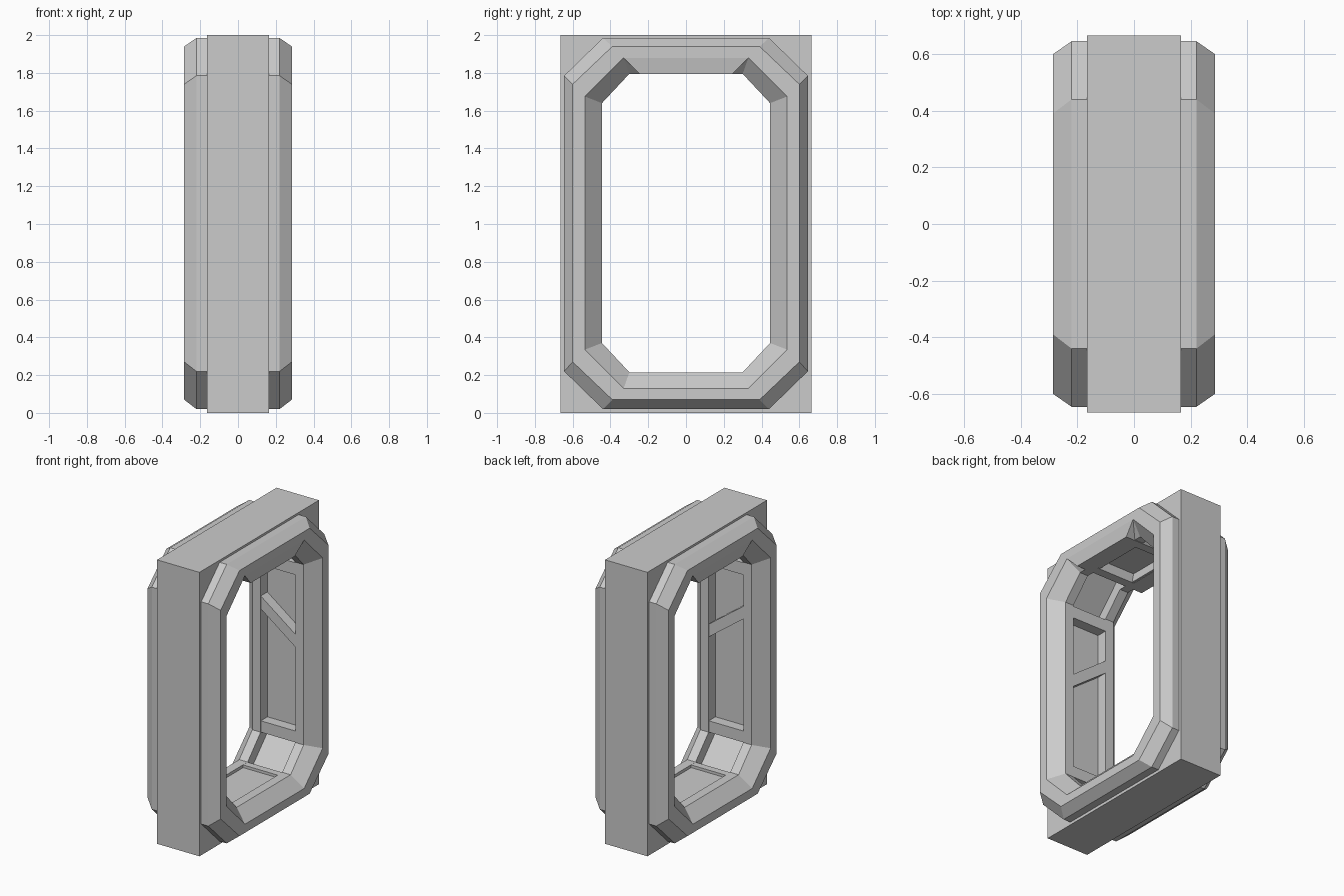
import bpy, bmesh

cube = bpy.data.objects.get("Cube")
if cube:
    bpy.data.objects.remove(cube, do_unlink=True)

grey = bpy.data.materials.new("light_grey")
grey.use_nodes = True
colour = (0.6, 0.6, 0.6, 1)
grey.diffuse_color = colour
grey.node_tree.nodes["Principled BSDF"].inputs["Base Color"].default_value = colour


def finish(name, bm):
    bmesh.ops.remove_doubles(bm, verts=bm.verts, dist=0.0001)
    bmesh.ops.recalc_face_normals(bm, faces=bm.faces)
    mesh = bpy.data.meshes.new(name)
    bm.to_mesh(mesh)
    bm.free()
    mesh.materials.append(grey)
    ob = bpy.data.objects.new(name, mesh)
    bpy.context.collection.objects.link(ob)
    return ob


def octagon(half, low, high, cut_y, cut_z):
    """Rectangle in the YZ plane with cut corners."""
    y = half - cut_y
    right = [(y, low), (half, low + cut_z), (half, high - cut_z), (y, high)]
    return right + [(-a, b) for a, b in reversed(right)]


def ring(name, stations):
    """Closed loft through loops on the +x side, mirrored to -x."""
    stations = stations + [(-x, loop) for x, loop in reversed(stations)]
    bm = bmesh.new()
    loops = [[bm.verts.new((x, y, z)) for y, z in loop] for x, loop in stations]
    for i, a in enumerate(loops):
        b = loops[(i + 1) % len(loops)]
        for k in range(8):
            n = (k + 1) % 8
            bm.faces.new((a[k], a[n], b[n], b[k]))
    bmesh.ops.dissolve_degenerate(bm, dist=0.0001, edges=bm.edges)
    return finish(name, bm)


def prism(name, profile, offset):
    """Extrude a polygon by an offset vector."""
    bm = bmesh.new()
    face = bm.faces.new([bm.verts.new(p) for p in profile])
    out = bmesh.ops.extrude_face_region(bm, geom=[face], use_keep_orig=True)
    verts = [g for g in out["geom"] if isinstance(g, bmesh.types.BMVert)]
    bmesh.ops.translate(bm, vec=offset, verts=verts)
    return finish(name, bm)


# Rectangular body with an opening
body_outer = octagon(0.665, 0, 2, 0, 0)
body_hole = octagon(0.56, 0.1, 1.91, 0.2, 0.2)
ring("frame_body", [(0.165, body_hole), (0.165, body_outer)])

# Bevelled eight-sided trim with a channel around the inside
trim_outer = octagon(0.645, 0.02, 1.985, 0.205, 0.2)
trim_crest = octagon(0.6, 0.07, 1.94, 0.21, 0.2)
trim_inner = octagon(0.535, 0.13, 1.88, 0.205, 0.205)
throat = octagon(0.445, 0.215, 1.795, 0.145, 0.155)
channel = octagon(0.52, 0.14, 1.87, 0.19, 0.2)
ring("opening_trim", [
    (0.135, channel), (0.135, throat), (0.2, throat), (0.285, trim_inner),
    (0.285, trim_crest), (0.22, trim_outer), (0.16, trim_outer)])

# Side wall crossbars: level ends and a slanted brace
w = 0.136
for side, label in ((1, "back"), (-1, "front")):
    for part, left_z, right_z, height in (
            ("lower_bar", 0.37, 0.37, 0.08),
            ("upper_bar", 1.55, 1.55, 0.085),
            ("slanted_brace", 1.24, 1.04, 0.09)):
        y = side * 0.446
        prism(f"{label}_{part}", [
            (-w, y, left_z), (w, y, right_z),
            (w, y, right_z + height), (-w, y, left_z + height)],
            (0, side * 0.08, 0))


def floor_plate(name, y0, y1, top):
    prism(name, [(-w, y0, top), (w, y0, top), (w, y1, top), (-w, y1, top)],
          (0, 0, -0.07))


# Floor panel between two raised strips
floor_plate("floor_panel", -0.25, 0.25, 0.195)
floor_plate("front_floor_strip", -0.3, -0.25, 0.214)
floor_plate("back_floor_strip", 0.25, 0.3, 0.214)

# Tapered lintel with a recess in its underside
bm = bmesh.new()
levels = []
for x, y, z in ((0.285, 0.33, 1.88), (0.27, 0.245, 1.793),
                (0.15, 0.18, 1.793), (0.135, 0.165, 1.85)):
    levels.append([bm.verts.new((sx * x, sy * y, z))
                   for sx, sy in ((1, 1), (-1, 1), (-1, -1), (1, -1))])
for a, b in zip(levels, levels[1:]):
    for k in range(4):
        n = (k + 1) % 4
        bm.faces.new((a[k], a[n], b[n], b[k]))
bm.faces.new(levels[0])
bm.faces.new(levels[-1])
finish("lintel", bm)
